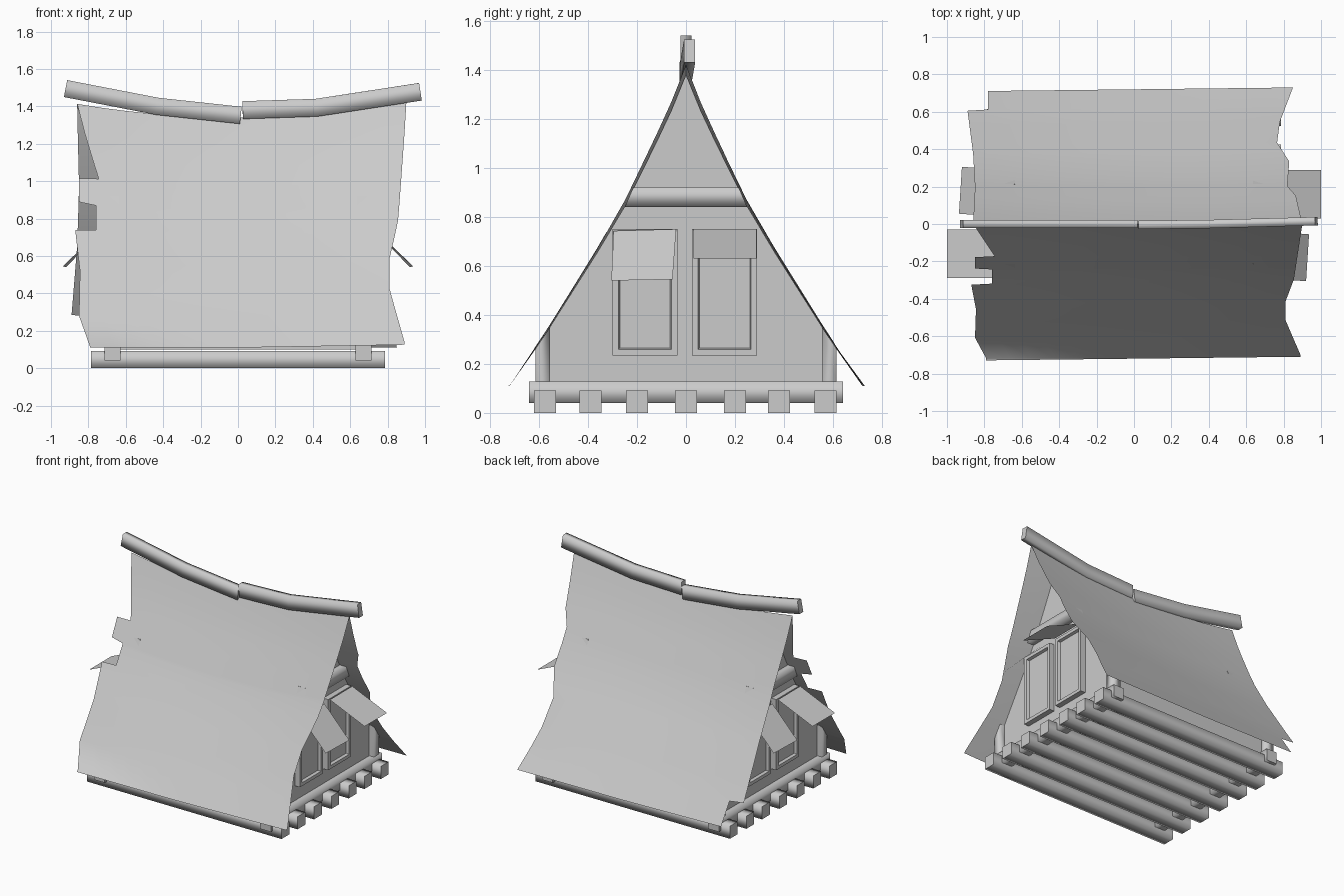
import bpy, bmesh
from mathutils import Vector

cube = bpy.data.objects.get("Cube")
if cube:
    bpy.data.objects.remove(cube, do_unlink=True)

# One plain grey for everything
GREY = (0.6, 0.6, 0.6, 1.0)
grey = bpy.data.materials.new("plain grey")
grey.use_nodes = True
grey.diffuse_color = GREY
grey.node_tree.nodes["Principled BSDF"].inputs["Base Color"].default_value = GREY


def finish(name, bm, fix_normals=True):
    if fix_normals:
        bmesh.ops.recalc_face_normals(bm, faces=bm.faces)
    mesh = bpy.data.meshes.new(name)
    bm.to_mesh(mesh)
    bm.free()
    mesh.materials.append(grey)
    obj = bpy.data.objects.new(name, mesh)
    bpy.context.collection.objects.link(obj)
    return obj


def polygon(name, points):
    bm = bmesh.new()
    bm.faces.new([bm.verts.new(p) for p in points])
    return finish(name, bm, False)


def beam(name, path, width, height):
    """Squared timber along a path: soft long sides, crisp ends."""
    path = [Vector(p) for p in path]
    bm = bmesh.new()
    rings = []
    for i, p in enumerate(path):
        t = (path[min(i + 1, len(path) - 1)] - path[max(i - 1, 0)]).normalized()
        up = Vector((1, 0, 0)) if abs(t.z) > 0.9 else Vector((0, 0, 1))
        side = up.cross(t).normalized() * width / 2
        rise = t.cross(side).normalized() * height / 2
        rings.append([bm.verts.new(p + side * a + rise * b)
                      for a, b in ((1, 1), (-1, 1), (-1, -1), (1, -1))])
    for r, q in zip(rings, rings[1:]):
        for k in range(4):
            f = bm.faces.new((r[k], r[k - 1], q[k - 1], q[k]))
            f.smooth = True
    bm.faces.new(rings[0])
    bm.faces.new(rings[-1])
    return finish(name, bm)


def interp(points, t):
    for (a, u), (b, v) in zip(points, points[1:]):
        if t <= b:
            return u + (v - u) * (t - a) / (b - a)
    return points[-1][1]


# Curved roof slope, sagging toward the middle of the ridge
SLOPE = [(0, 1.42), (0.06, 1.27), (0.12, 1.14), (0.25, 0.87),
         (0.36, 0.68), (0.56, 0.355), (0.72, 0.11)]


def roof_z(x, t):
    sag = 0.08 * max(0, 1 - (x / 0.9) ** 2) * max(0, 1 - t / 0.72)
    return interp(SLOPE, t) - sag


def roof_sheet(name, side, left, right, skew):
    """Thin sheet; left and right are ragged edges as (distance from ridge, x)."""
    rows = sorted({t for t, _ in left + right + SLOPE})
    cols = 14
    bm = bmesh.new()
    grid = []
    for t in rows:
        a, b = interp(left, t), interp(right, t)
        row = []
        for i in range(cols + 1):
            x = a + (b - a) * i / cols
            d = t * (1 + skew * x)
            row.append(bm.verts.new((x, side * d, roof_z(x, d))))
        grid.append(row)
    for r, q in zip(grid, grid[1:]):
        for i in range(cols):
            loop = (r[i], q[i], q[i + 1], r[i + 1])
            f = bm.faces.new(loop if side < 0 else loop[::-1])
            f.smooth = True
    return finish(name, bm, False)


roof_sheet("front_roof", -1,
           [(0, -0.86), (0.17, -0.745), (0.175, -0.85), (0.235, -0.85), (0.24, -0.76),
            (0.315, -0.76), (0.32, -0.87), (0.45, -0.845), (0.6, -0.85), (0.71, -0.79)],
           [(0, 0.9), (0.2, 0.87), (0.3, 0.855), (0.42, 0.81), (0.52, 0.81), (0.71, 0.89)],
           -0.016)
roof_sheet("back_roof", 1,
           [(0, -0.86), (0.2, -0.85), (0.38, -0.86), (0.614, -0.89), (0.62, -0.78), (0.72, -0.78)],
           [(0, 0.9), (0.15, 0.865), (0.2, 0.82), (0.33, 0.83), (0.43, 0.765),
            (0.54, 0.78), (0.72, 0.85)],
           0.016)

# Ridge poles meeting at the middle
beam("left_ridge_pole", [(0.975, 0.015, 1.478), (0.42, 0, 1.393), (0.025, -0.005, 1.38)], 0.045, 0.095)
beam("right_ridge_pole", [(-0.922, 0, 1.495), (-0.43, 0, 1.4), (0.015, 0, 1.352)], 0.045, 0.092)

# Floor logs and the floor above them
for i, y in enumerate((-0.575, -0.39, -0.2, 0, 0.2, 0.38, 0.57)):
    beam(f"floor_log_{i + 1}", [(-0.785, y, 0.046), (0.785, y, 0.046)], 0.09, 0.092)
W, B = 0.67, 0.575
polygon("floor", [(-W, -B, 0.1), (-W, B, 0.1), (W, B, 0.1), (W, -B, 0.1)])


def window(name, s, y0, y1):
    """Raised window frame with a recessed pane."""
    x0, x1, z0, z1 = W, 0.71, 0.235, 0.75
    bm = bmesh.new()
    bmesh.ops.create_cube(bm, size=1)
    for v in bm.verts:
        v.co = (s * (x1 if v.co.x > 0 else x0), s * (y1 if v.co.y > 0 else y0),
                z1 if v.co.z > 0 else z0)
    bmesh.ops.recalc_face_normals(bm, faces=bm.faces)
    face = [f for f in bm.faces if f.normal.x * s > 0.9]
    bmesh.ops.inset_region(bm, faces=face, thickness=0.034)
    bmesh.ops.inset_region(bm, faces=face, thickness=0.008, depth=-0.02)
    finish(name, bm, False)


# Both gable ends, the second one turned half way round
for s, end in ((1, "left"), (-1, "right")):
    slope = [(t, roof_z(W, t) - 0.004) for t in (0, 0.06, 0.12, 0.25, 0.36, 0.56, B)]
    outline = [(s * W, -s * t, z) for t, z in reversed(slope)]
    outline += [(s * W, s * t, z) for t, z in slope[1:]]
    outline += [(s * W, s * B, 0.1), (s * W, -s * B, 0.1)]
    polygon(f"{end}_gable_wall", outline[::-1])
    eave = roof_z(0, B) - 0.004
    polygon(f"{end}_low_wall", [(W, s * B, 0.1), (-W, s * B, 0.1),
                                (-W, s * B, eave), (W, s * B, eave)][::s])
    beam(f"{end}_sill_beam", [(s * W, -0.64, 0.084), (s * W, 0.64, 0.084)], 0.085, 0.088)
    tie = beam(f"{end}_tie_beam", [(s * 0.68, -0.25, 0.88), (s * 0.68, 0.25, 0.88)], 0.085, 0.08)
    for v in tie.data.vertices:
        if v.co.z > 0.88:
            v.co.y *= 0.86
    for y in (-0.585, 0.585):
        post = beam(f"{end}_{'back' if y > 0 else 'front'}_post",
                    [(s * W, y, 0.12), (s * W, y, 0.3)], 0.06, 0.075)
        for v in post.data.vertices:
            if v.co.z > 0.2:
                v.co.z = roof_z(W, abs(v.co.y)) - 0.005
    window(f"{end}_window_a", s, -0.3, -0.035)
    window(f"{end}_window_b", s, 0.025, 0.29)
    # Flaps propped over the windows: one drooping and crooked, one wide open
    polygon(f"{end}_drooping_flap", [(s * x, s * y, z) for x, y, z in (
        (0.72, -0.295, 0.743), (0.92, -0.305, 0.54), (0.936, -0.055, 0.545), (0.725, -0.04, 0.75))])
    polygon(f"{end}_open_flap", [(s * x, s * y, z) for x, y, z in (
        (0.72, 0.03, 0.75), (1.0, 0.03, 0.63), (1.0, 0.288, 0.63), (0.72, 0.288, 0.75))])
